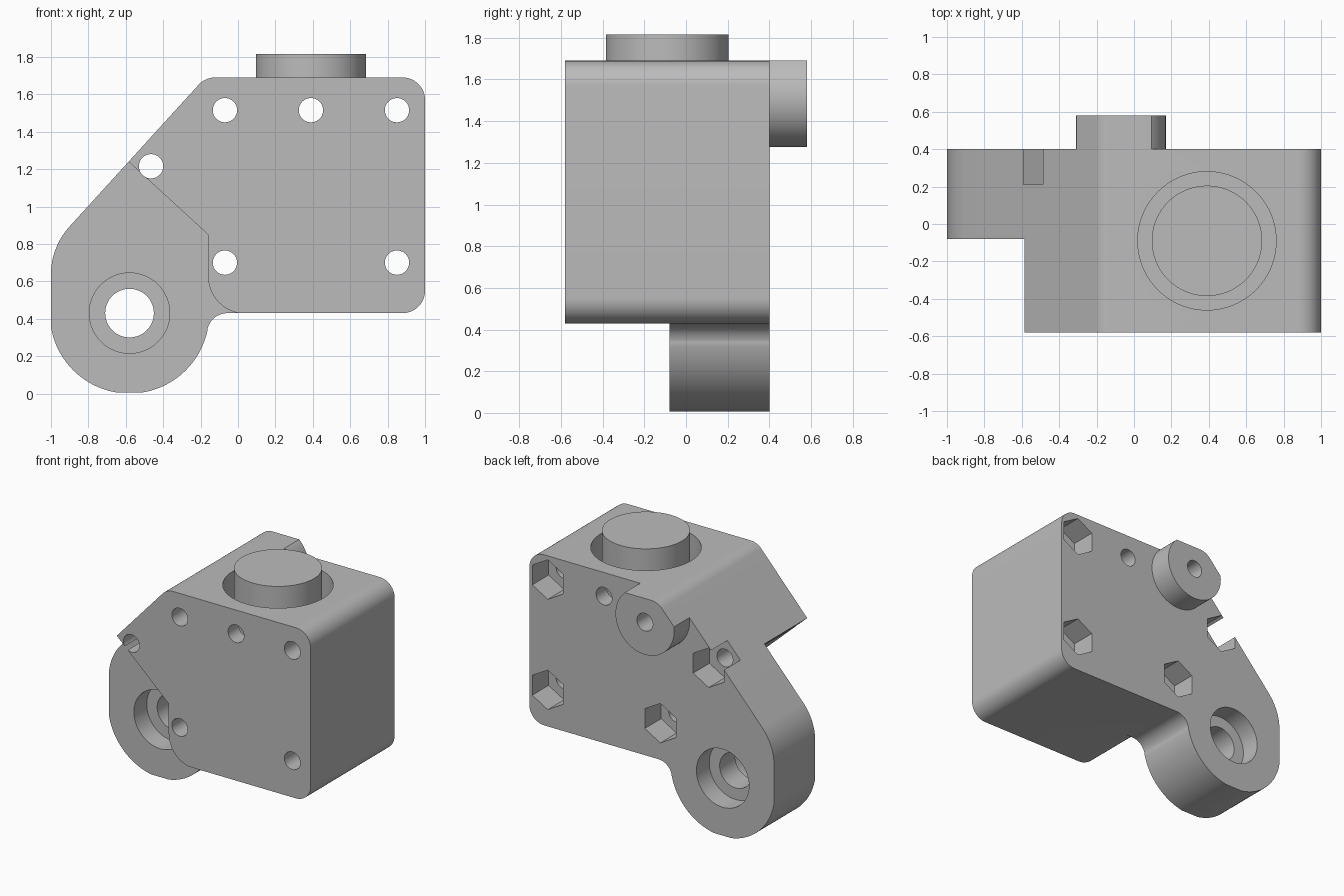
import bpy, bmesh
from math import sin, cos, radians, tan, pi
from mathutils import Vector

cube = bpy.data.objects.get("Cube")
if cube:
    bpy.data.objects.remove(cube, do_unlink=True)

grey = bpy.data.materials.new("plain_grey")
grey.use_nodes = True
GREY = (0.5, 0.5, 0.5, 1)
grey.diffuse_color = GREY
grey.node_tree.nodes["Principled BSDF"].inputs["Base Color"].default_value = GREY

FRONT, STEP, BACK, BOSS_BACK = -0.58, -0.08, 0.4, 0.58


def arc(cx, cz, r, a0, a1, n=20):
    return [(cx + r * cos(radians(a0 + (a1 - a0) * i / n)),
             cz + r * sin(radians(a0 + (a1 - a0) * i / n))) for i in range(n + 1)]


def circle(cx, cz, r, n=64, turn=0):
    return arc(cx, cz, r, turn, turn + 360, n)[:-1]


def rounded(prev, corner, nxt, r, n=14):
    """Points of a fillet at a profile corner."""
    p, c, q = Vector(prev), Vector(corner), Vector(nxt)
    u, v = (p - c).normalized(), (q - c).normalized()
    half = u.angle(v) / 2
    centre = c + (u + v).normalized() * (r / sin(half))
    a, b = c + u * (r / tan(half)) - centre, c + v * (r / tan(half)) - centre
    sweep = pi - 2 * half
    pts = []
    for i in range(n + 1):
        t = i / n
        w = (a * sin((1 - t) * sweep) + b * sin(t * sweep)) / sin(sweep)
        pts.append(tuple(centre + w))
    return pts


def prism(name, profile, lo, hi, axis="Y"):
    """Extrude a profile along Y (x, z points) or Z (x, y points)."""
    place = (lambda p, d: (p[0], d, p[1])) if axis == "Y" else (lambda p, d: (p[0], p[1], d))
    bm = bmesh.new()
    face = bm.faces.new([bm.verts.new(place(p, lo)) for p in profile])
    new = bmesh.ops.extrude_face_region(bm, geom=[face])["geom"]
    shift = Vector((0, hi - lo, 0) if axis == "Y" else (0, 0, hi - lo))
    bmesh.ops.translate(bm, vec=shift, verts=[g for g in new if isinstance(g, bmesh.types.BMVert)])
    bmesh.ops.recalc_face_normals(bm, faces=bm.faces)
    mesh = bpy.data.meshes.new(name)
    bm.to_mesh(mesh)
    bm.free()
    ob = bpy.data.objects.new(name, mesh)
    bpy.context.collection.objects.link(ob)
    mesh.materials.append(grey)
    return ob


def select(ob):
    bpy.ops.object.select_all(action="DESELECT")
    ob.select_set(True)
    bpy.context.view_layer.objects.active = ob


def combine(ob, tool, operation="DIFFERENCE"):
    tool.hide_render = True
    mod = ob.modifiers.new("cut", "BOOLEAN")
    mod.operation, mod.solver, mod.object = operation, "EXACT", tool
    select(ob)
    bpy.ops.object.modifier_apply(modifier=mod.name)
    bpy.data.objects.remove(tool, do_unlink=True)


# Full side outline: square housing, sloped shoulder and round lug
corners = [((1, 0.43), 0.12), ((1, 1.69), 0.12), ((-0.175, 1.69), 0.12), ((-1, 0.784), 0.38)]
ring = [(0, 0.43)] + [c for c, r in corners] + [(-1, 0.5)]
outline = []
for i, (c, r) in enumerate(corners):
    outline += rounded(ring[i], c, ring[i + 2], r)
outline += arc(-0.58, 0.426, 0.426, 189.6, 260.4)
outline += arc(-0.58, 0.426, 0.426, 279.6, 348.1)
outline += arc(-0.056, 0.32, 0.11, 168, 90)
body = prism("housing", outline, FRONT, BACK)

# Step the lug back from the front
step = [(-1.2, 1.804), (-0.16, 0.85)]
step += rounded((-0.16, 0.85), (-0.16, 0.43), (0.05, 0.427), 0.2)
step += [(0.05, 0.427), (0.05, -0.2), (-1.2, -0.2)]
combine(body, prism("step_cutter", step, FRONT - 0.2, STEP))

# Pivot bore, counterbored from both sides
pivot = (-0.58, 0.43)
combine(body, prism("bore_cutter", circle(*pivot, 0.13), -1, 1))
combine(body, prism("front_counterbore", circle(*pivot, 0.215), -0.3, STEP + 0.15))
combine(body, prism("back_counterbore", circle(*pivot, 0.215), BACK - 0.15, 0.7))

# Deep round socket in the top, with the stud standing in it
socket = (0.39, -0.09)
combine(body, prism("socket_cutter", circle(*socket, 0.37, 96), 1.1, 2, "Z"))
stud = prism("stud", circle(*socket, 0.295, 96), 1.1, 1.815, "Z")

# Round boss on the back, trimmed to the outline
boss = prism("back_boss", circle(-0.07, 1.515, 0.24, 96), BACK, BOSS_BACK)
combine(boss, prism("trim", outline, 0, 1), "INTERSECT")

# Screw holes, with hexagonal nut pockets on the back
plain = [(-0.07, 1.515), (0.39, 1.515)]
nutted = [(0.85, 1.515), (0.85, 0.7), (-0.07, 0.7), (-0.465, 1.215)]
for spot in plain + nutted:
    combine(body, prism("hole_cutter", circle(*spot, 0.065, 40), -1, 1))
for spot in nutted:
    combine(body, prism("nut_cutter", circle(*spot, 0.146, 6, 30), 0.21, 0.7))
combine(boss, prism("boss_hole_cutter", circle(*plain[0], 0.065, 40), -1, 1))
combine(stud, prism("stud_hole_cutter", circle(*plain[1], 0.065, 40), -1, 1))

for ob in (body, stud, boss):
    select(ob)
    bpy.ops.object.shade_smooth_by_angle(angle=radians(30))
